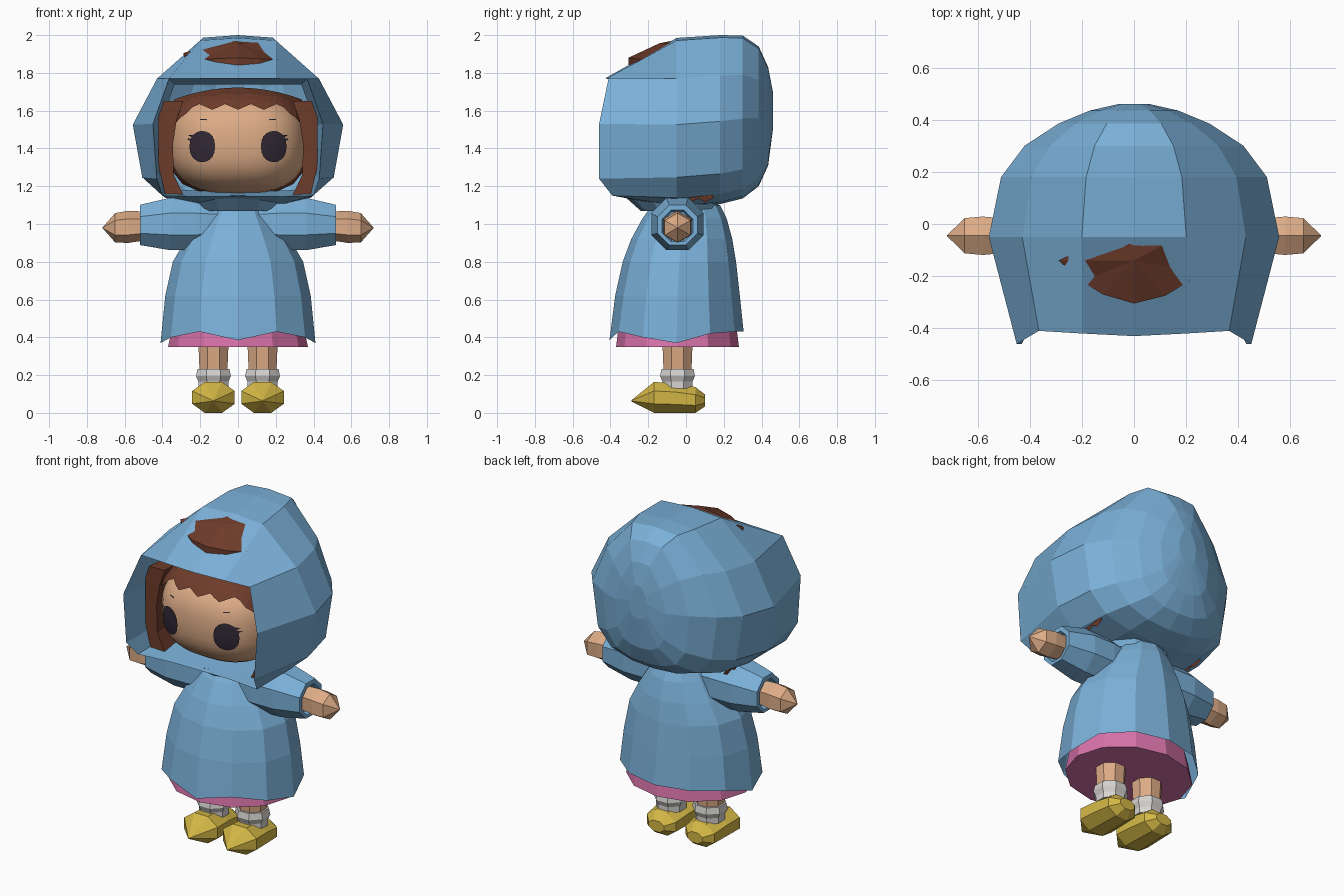
import bpy, bmesh, math
from mathutils import Vector

if "Cube" in bpy.data.objects:
    bpy.data.objects.remove(bpy.data.objects["Cube"])


def material(name, r, g, b):
    m = bpy.data.materials.new(name)
    m.diffuse_color = (r, g, b, 1)
    m.use_nodes = True
    m.node_tree.nodes["Principled BSDF"].inputs["Base Color"].default_value = m.diffuse_color
    return m


BLUE = material("coat blue", .195, .434, .686)
SKIN = material("skin", .72, .41, .24)
BROWN = material("hair brown", .155, .045, .024)
PINK = material("dress pink", .69, .17, .40)
YELLOW = material("shoe yellow", .65, .47, .06)
SOCK = material("sock grey", .67, .66, .64)
DARK = material("eye dark", .032, .022, .036)


def make(name, verts, faces, mat, smooth=False, recalc=True):
    me = bpy.data.meshes.new(name)
    bm = bmesh.new()
    vs = [bm.verts.new(v) for v in verts]
    for f in faces:
        bm.faces.new([vs[i] for i in f])
    if recalc:
        bmesh.ops.recalc_face_normals(bm, faces=bm.faces)
    bm.to_mesh(me)
    bm.free()
    me.materials.append(mat)
    if smooth:
        me.shade_smooth()
    ob = bpy.data.objects.new(name, me)
    bpy.context.collection.objects.link(ob)
    return ob


def loft(name, rings, mat, start=True, end=True, smooth=False):
    """Skin a list of closed rings; a cap is a fan to the ring centre."""
    n = len(rings[0])
    verts = [Vector(p) for r in rings for p in r]
    faces = [(a * n + i, a * n + (i + 1) % n, (a + 1) * n + (i + 1) % n, (a + 1) * n + i)
             for a in range(len(rings) - 1) for i in range(n)]
    for on, base in ((start, 0), (end, (len(rings) - 1) * n)):
        if on:
            c = sum((verts[base + i] for i in range(n)), Vector()) / n
            verts.append(c)
            faces += [(base + i, base + (i + 1) % n, len(verts) - 1) for i in range(n)]
    return make(name, verts, faces, mat, smooth)


def ring(axis, pos, cu, cv, ru, rv, n, turn=0.0):
    """Ellipse across an axis: u,v = (y,z), (x,z) or (x,y)."""
    pts = []
    for i in range(n):
        a = 2 * math.pi * (i + turn) / n
        p = [cu + ru * math.sin(a), cv + rv * math.cos(a)]
        p.insert(axis, pos)
        pts.append(tuple(p))
    return pts


def mirrored(half):
    return half + [(-x, y, z) for x, y, z in reversed(half[1:-1])]


# Hood: lining, opening edge, then rounded sections to the back
front = [(0, -.43, 1.77), (.2, -.42, 1.77), (.365, -.41, 1.77), (.45, -.46, 1.53),
         (.43, -.46, 1.24), (.40, -.39, 1.15), (.2, -.36, 1.145), (0, -.36, 1.145)]
lining = [(x * .92, -.08, 1.45 + (z - 1.45) * .9) for x, y, z in front]
unit = [(0, 1), (.36, .985), (.77, .76), (1, .49), (.91, .18), (.69, .06), (.36, .012), (0, 0)]
stations = [(-.05, .557, 1.085, 1.985), (.18, .51, 1.105, 2.0), (.3, .42, 1.135, 1.998),
            (.385, .29, 1.2, 1.94), (.435, .17, 1.31, 1.83), (.46, .06, 1.5, 1.7)]
sections = [[(u * w, y, zb + t * (zt - zb)) for u, t in unit] for y, w, zb, zt in stations]
loft("hood", [mirrored(h) for h in [lining, front] + sections], BLUE, start=False)

# Head
CY, CZ, P = -.05, 1.43, 2.6


def face_y(x, z, rx=.365, ry=.362, rz=.272):
    k = 1 - abs(x / rx) ** P - abs((z - CZ) / rz) ** P
    return CY - ry * max(k, .01) ** (1 / P)


def spow(v, e):
    return math.copysign(abs(v) ** e, v)


def rounded(name, c, r, mat, n=32, rows=20):
    rings = []
    for j in range(1, rows):
        t = math.pi * j / rows - math.pi / 2
        h, e = spow(math.cos(t), 2 / P), 2 / P
        rings.append([(c[0] + r[0] * h * spow(math.sin(a), e), c[1] + r[1] * h * spow(math.cos(a), e),
                       c[2] + r[2] * spow(math.sin(t), e))
                      for a in (2 * math.pi * i / n for i in range(n))])
    return loft(name, rings, mat, smooth=True)


rounded("head", (0, CY, CZ), (.365, .362, .272), SKIN)
rounded("hair_back", (0, .02, 1.43), (.39, .29, .285), BROWN, 14, 8)

# Fringe with a zigzag lower edge
verts, faces, cols = [], [], 21
for i in range(cols):
    x = -.34 + .68 * i / (cols - 1)
    top = 1.722 - .55 * x * x
    low = 1.635 - (.03 if i % 4 == 2 else .015 if i % 2 else 0) - 4.5 * max(abs(x) - .24, 0) ** 1.6
    for k in range(4):
        z = low + (top - low) * k / 3
        verts.append((x, face_y(x, z, .385, .375, .305), z))
faces = [(4 * i + k, 4 * i + 4 + k, 4 * i + 5 + k, 4 * i + 1 + k) for i in range(cols - 1) for k in range(3)]
make("fringe", verts, faces, BROWN)

# Hair locks and the tips below the hood
lock = [(.29, 1.65), (.42, 1.65), (.42, 1.3), (.385, 1.155), (.29, 1.155), (.34, 1.26), (.345, 1.42), (.325, 1.55)]
for s, side in ((1, "right"), (-1, "left")):
    n = len(lock)
    v = [(s * x, y, z) for y in (-.29, -.05) for x, z in lock]
    f = [tuple(range(n)), tuple(range(n, 2 * n))]
    f += [(i, (i + 1) % n, n + (i + 1) % n, n + i) for i in range(n)]
    make("hair_lock_" + side, v, f, BROWN)
    tip = [(-.04, 1.16), (-.03, 1.13), (.0, 1.14), (.02, 1.115), (.07, 1.135), (.10, 1.115), (.15, 1.14), (.12, 1.17)]
    make("hair_tip_" + side, [(s * (.36 - .25 * (1.16 - z)), y, z) for y, z in tip],
         [tuple(range(len(tip)))], BROWN)

# Tuft showing through the top of the hood
rim = [(-.29, -.14, 1.905), (-.2, -.22, 1.872), (-.12, -.27, 1.875), (0, -.305, 1.88), (.12, -.275, 1.875),
       (.212, -.22, 1.87), (.212, -.18, 1.885), (.13, -.07, 1.96), (.05, -.05, 1.968), (-.04, 0, 1.985),
       (-.08, -.04, 1.965)]
n = len(rim)
v = rim + [(x * .95, y, z - .06) for x, y, z in rim] + [(0, -.14, 1.957)]
f = [(i, (i + 1) % n, 2 * n) for i in range(n)]
f += [(i, (i + 1) % n, n + (i + 1) % n, n + i) for i in range(n)]
make("hair_tuft", v, f, BROWN)


# Painted face details laid on the curved face
def face_plate(name, outline):
    cx = sum(p[0] for p in outline) / len(outline)
    cz = sum(p[1] for p in outline) / len(outline)
    n, pts = len(outline), [(cx, cz)]
    for k in (.5, 1):
        pts += [(cx + k * (x - cx), cz + k * (z - cz)) for x, z in outline]
    fs = []
    for i in range(n):
        j = (i + 1) % n
        fs += [(0, 1 + i, 1 + j), (1 + i, 1 + n + i, 1 + n + j, 1 + j)]
    ob = make(name, [(x, face_y(x, z) - .006, z) for x, z in pts], fs, DARK, True, recalc=False)
    if ob.data.polygons[0].normal.y > 0:
        ob.data.flip_normals()


for s, side in ((1, "right"), (-1, "left")):
    face_plate("eye_" + side, [(s * (.189 + .068 * math.sin(a)), 1.41 + .083 * spow(math.cos(a), .85))
                               for a in (math.pi * i / 10 for i in range(20))])
    for k, (x, z) in enumerate(((.245, 1.445), (.238, 1.465))):
        face_plate(f"lash_{side}_{k}", [(s * x, z - .01), (s * (x + .027), z + .006), (s * (x - .01), z + .008)])
    face_plate("brow_" + side, [(s * .165, 1.549), (s * .2, 1.552), (s * .2, 1.557), (s * .165, 1.555)])

# Coat: faceted bell with an uneven hem
bell = [(.38, .41, -.405, .305), (.62, .385, -.375, .285), (.8, .345, -.335, .265),
        (.92, .275, -.29, .245), (1.03, .2, -.23, .215), (1.1, .15, -.18, .18)]
rings = []
for z, w, y0, y1 in bell:
    r = ring(2, z, 0, (y0 + y1) / 2, w, (y1 - y0) / 2, 12)
    if z == .38:
        hem = (.43, .43, .42, .37, .40, .43, .385)
        r = [(x, y, hem[min(i, 12 - i)]) for i, (x, y, _) in enumerate(r)]
    rings.append(r)
loft("coat", rings, BLUE, start=False)
loft("collar", [ring(2, 1.07, 0, -.04, .2, .2, 12), ring(2, 1.15, 0, -.07, .25, .26, 12)], BLUE, end=False)

# Dress
loft("dress", [ring(2, .35, 0, -.045, .37, .325, 12), ring(2, .47, 0, -.045, .345, .31, 12)], PINK)

for s, side in ((1, "right"), (-1, "left")):
    # Sleeve with a recessed cuff, and hand
    loft("sleeve_" + side, [ring(0, s * x, -.045, z, r, r, 8, .5) for x, z, r in
                            ((.08, 1.0, .13), (.22, 1.0, .15), (.36, 1.0, .15), (.52, .995, .115),
                             (.52, .99, .09), (.49, .99, .08))], BLUE)
    hand = [ring(0, s * x, -.045, z, r, r, 6) for x, z, r in ((.48, .99, .075), (.58, .985, .085), (.65, .98, .078))]
    loft("hand_" + side, hand + [ring(0, s * .717, -.045, .98, .002, .002, 6)], SKIN)
    # Leg, sock and shoe
    cx = s * .13
    loft("leg_" + side, [ring(2, z, cx, -.045, r, r, 8, .5) for z, r in ((.18, .078), (.36, .086), (.46, .088))], SKIN)
    loft("sock_" + side, [ring(2, z, cx, -.045, r, r, 8, .5) for z, r in
                          ((.13, .086), (.165, .086), (.195, .1), (.232, .092))], SOCK)
    shoe = [ring(1, y, cx, z, rx, rz, 8, .5) for y, z, rx, rz in
            ((-.288, .064, .004, .004), (-.17, .082, .122, .088), (-.06, .078, .115, .086),
             (.05, .068, .105, .074), (.1, .066, .055, .035))]
    loft("shoe_" + side, [[(x, y, max(z, 0)) for x, y, z in r] for r in shoe], YELLOW)
